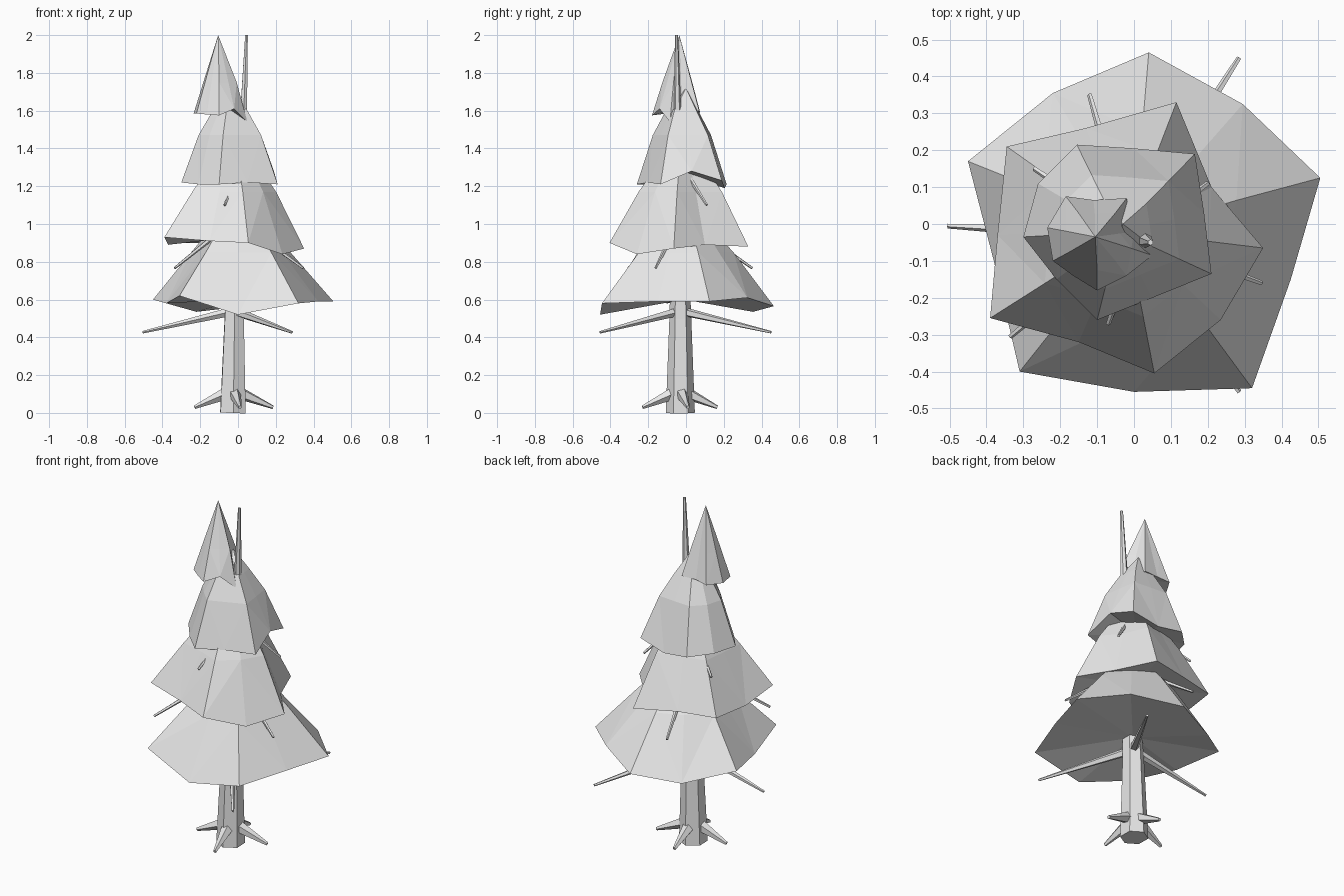
import bpy
import bmesh
import math
from mathutils import Vector

cube = bpy.data.objects.get("Cube")
if cube:
    bpy.data.objects.remove(cube, do_unlink=True)

# One plain grey for the whole tree
grey = bpy.data.materials.new("plain_grey")
grey.use_nodes = True
colour = (0.8, 0.8, 0.8, 1)
grey.diffuse_color = colour
grey.node_tree.nodes["Principled BSDF"].inputs["Base Color"].default_value = colour


def finish(name, bm):
    """Turn a bmesh into a flat shaded object."""
    bmesh.ops.recalc_face_normals(bm, faces=bm.faces[:])
    mesh = bpy.data.meshes.new(name)
    bm.to_mesh(mesh)
    bm.free()
    mesh.materials.append(grey)
    obj = bpy.data.objects.new(name, mesh)
    bpy.context.collection.objects.link(obj)
    return obj


def bridge(bm, lower, upper):
    """Join two closed rings of vertices with side faces."""
    count = len(lower)
    for i in range(count):
        j = (i + 1) % count
        bm.faces.new((lower[i], lower[j], upper[j], upper[i]))


def fan(bm, ring, point):
    """Close a ring with triangles that meet at a point."""
    tip = bm.verts.new(point)
    count = len(ring)
    for i in range(count):
        bm.faces.new((ring[i], ring[(i + 1) % count], tip))


def tapered_tube(name, stations, sides, turn=0.0):
    """Sweep a polygon along (point, radius) stations."""
    bm = bmesh.new()
    first, last = Vector(stations[0][0]), Vector(stations[-1][0])
    rotation = (last - first).to_track_quat("Z", "Y")
    rings = []
    for point, radius in stations:
        ring = []
        for i in range(sides):
            angle = turn + math.tau * i / sides
            offset = Vector((math.cos(angle), math.sin(angle), 0)) * radius
            ring.append(bm.verts.new(Vector(point) + rotation @ offset))
        rings.append(ring)
    for lower, upper in zip(rings, rings[1:]):
        bridge(bm, lower, upper)
    bm.faces.new(rings[0])
    bm.faces.new(rings[-1])
    return finish(name, bm)


def foliage_tier(name, rim, axis, shoulders, apex, hollow):
    """Ragged skirt: rim, scaled shoulder rings, apex and a raised underside."""
    bm = bmesh.new()
    ring = [bm.verts.new(p) for p in rim]
    fan(bm, ring, (axis[0], axis[1], hollow))
    for height, scale in shoulders:
        upper = []
        for x, y, z in rim:
            upper.append(bm.verts.new((axis[0] + (x - axis[0]) * scale,
                                       axis[1] + (y - axis[1]) * scale,
                                       height)))
        bridge(bm, ring, upper)
        ring = upper
    fan(bm, ring, apex)
    bmesh.ops.triangulate(bm, faces=bm.faces[:])
    return finish(name, bm)


# Trunk, leaning slightly and ending in a thin spike beside the crown
tapered_tube("trunk", [
    ((-0.027, -0.03, 0), 0.077),
    ((-0.02, -0.03, 0.5), 0.058),
    ((0.01, -0.035, 1.2), 0.035),
    ((0.03, -0.045, 1.6), 0.02),
    ((0.045, -0.05, 2.0), 0.008),
], 6, 0.3)

# Bottom skirt
bottom_rim = [
    (0.04, 0.465, 0.565), (-0.22, 0.355, 0.535), (-0.45, 0.17, 0.6),
    (-0.38, -0.1, 0.58), (-0.31, -0.4, 0.62), (0, -0.455, 0.52),
    (0.32, -0.445, 0.58), (0.425, -0.15, 0.59), (0.505, 0.125, 0.59),
    (0.295, 0.325, 0.61),
]
foliage_tier("bottom_foliage", bottom_rim, (0, -0.01),
             [(0.85, 0.55)], (0, -0.02, 1.15), 0.6)

# Lower middle skirt
lower_rim = [
    (0.115, 0.33, 0.88), (-0.13, 0.26, 0.9), (-0.345, 0.21, 0.9),
    (-0.37, -0.03, 0.89), (-0.39, -0.255, 0.93), (-0.15, -0.32, 0.91),
    (0.055, -0.405, 0.9), (0.235, -0.26, 0.84), (0.35, -0.065, 0.87),
    (0.21, 0.1, 0.89),
]
foliage_tier("lower_foliage", lower_rim, (-0.02, -0.02),
             [(1.17, 0.6)], (-0.02, -0.02, 1.5), 0.93)

# Upper middle skirt
upper_rim = [
    (0, 0.205, 1.19), (-0.155, 0.215, 1.21), (-0.26, 0.11, 1.22),
    (-0.3, -0.035, 1.22), (-0.21, -0.15, 1.21), (-0.1, -0.26, 1.21),
    (0.05, -0.2, 1.22), (0.21, -0.135, 1.21), (0.19, 0.03, 1.28),
    (0.165, 0.19, 1.23),
]
foliage_tier("upper_foliage", upper_rim, (-0.04, -0.02),
             [(1.47, 0.65), (1.6, 0.36)], (-0.03, 0, 1.72), 1.26)

# Pointed crown
crown_rim = [
    (-0.02, 0.07, 1.6), (-0.11, 0.065, 1.6), (-0.185, 0.075, 1.59),
    (-0.235, -0.01, 1.585), (-0.22, -0.1, 1.585), (-0.165, -0.14, 1.58),
    (-0.1, -0.18, 1.575), (-0.02, -0.14, 1.61), (0.05, -0.085, 1.54),
    (0, -0.02, 1.58),
]
foliage_tier("crown_foliage", crown_rim, (-0.1, -0.035),
             [(1.75, 0.62)], (-0.105, -0.035, 2.0), 1.62)

# Drooping bare branches in whorls of three: start, tip height, radius, tips
whorls = [
    ("low", (-0.02, -0.03, 0.54), 0.427, 0.025,
     [(-0.505, -0.005), (0.285, 0.45), (0.285, -0.455)]),
    ("middle", (-0.01, -0.03, 1.03), 0.767, 0.018,
     [(-0.335, -0.305), (0.345, -0.16), (-0.12, 0.35)]),
    ("high", (0.01, -0.035, 1.33), 1.1, 0.016,
     [(-0.07, -0.27), (0.2, 0.11), (-0.27, 0.15)]),
]
for level, start, tip_height, radius, tips in whorls:
    for number, (x, y) in enumerate(tips, 1):
        tapered_tube(f"{level}_branch_{number}",
                     [(start, radius), ((x, y, tip_height), 0.007)], 5)

# Four roots splayed around the foot of the trunk
roots = {"right": (-0.23, -0.05), "left": (0.185, 0.01),
         "front": (0.01, -0.23), "back": (-0.04, 0.165)}
for side, (x, y) in roots.items():
    tapered_tube(f"{side}_root", [((-0.025, -0.03, 0.12), 0.04),
                                  ((x, y, 0.03), 0.01)], 5)
